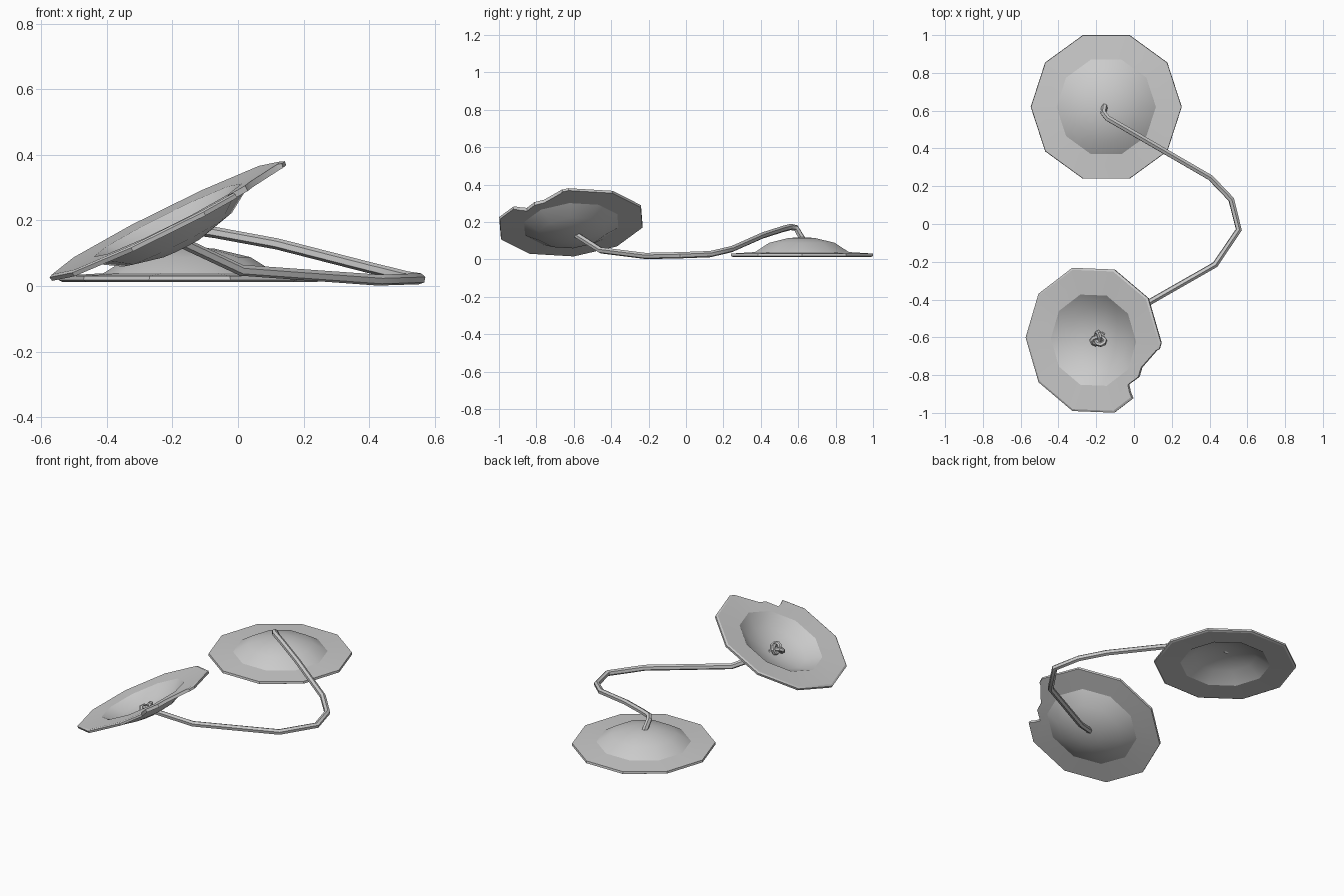
import bpy, bmesh
from math import sin, cos, pi, radians
from mathutils import Vector, Matrix

if "Cube" in bpy.data.objects:
    bpy.data.objects.remove(bpy.data.objects["Cube"])

SIDES = 10
# outer skin from rim to crown, then inner skin seen from the crown back to the rim
OUTER = [(0.389, 0.0), (0.4, 0.005), (0.398, 0.018), (0.263, 0.026), (0.185, 0.075), (0.075, 0.101)]
INNER = [(0.07, 0.086), (0.175, 0.061), (0.252, 0.008)]


def smooth(ob, angle):
    bpy.ops.object.select_all(action='DESELECT')
    ob.select_set(True)
    bpy.context.view_layer.objects.active = ob
    bpy.ops.object.shade_smooth_by_angle(angle=radians(angle))


def link(name, bm):
    bmesh.ops.recalc_face_normals(bm, faces=bm.faces[:])
    me = bpy.data.meshes.new(name)
    bm.to_mesh(me)
    bm.free()
    ob = bpy.data.objects.new(name, me)
    bpy.context.collection.objects.link(ob)
    return ob


def cymbal(name, matrix):
    bm = bmesh.new()
    rings = [[bm.verts.new((r * cos(2 * pi * i / SIDES), r * sin(2 * pi * i / SIDES), z))
              for i in range(SIDES)] for r, z in OUTER + INNER]
    crown = len(OUTER) - 1
    for k in range(len(rings)):
        a, b = rings[k], rings[(k + 1) % len(rings)]
        if k == crown:          # close the crown of both skins
            for ring, z in ((a, 0.106), (b, 0.091)):
                top = bm.verts.new((0, 0, z))
                for i in range(SIDES):
                    bm.faces.new((ring[i], ring[(i + 1) % SIDES], top))
            continue
        for i in range(SIDES):
            j = (i + 1) % SIDES
            bm.faces.new((a[i], a[j], b[j], b[i]))
    # the two skins form one closed shell
    bm.transform(matrix)
    return link(name, bm)


def tube(name, points, radius, cyclic=False):
    cu = bpy.data.curves.new(name, 'CURVE')
    cu.dimensions = '3D'
    cu.bevel_depth = radius
    cu.bevel_resolution = 1
    cu.use_fill_caps = True
    sp = cu.splines.new('POLY')
    sp.points.add(len(points) - 1)
    for p, co in zip(sp.points, points):
        p.co = (*co, 1)
    sp.use_cyclic_u = cyclic
    ob = bpy.data.objects.new(name, cu)
    bpy.context.collection.objects.link(ob)
    bpy.ops.object.select_all(action='DESELECT')
    ob.select_set(True)
    bpy.context.view_layer.objects.active = ob
    bpy.ops.object.convert(target='MESH')
    ob = bpy.context.object
    smooth(ob, 40)
    return ob


# flat cymbal lying rim down
flat = cymbal("flat_cymbal", Matrix.Translation((-0.147, 0.62, 0.013)))
smooth(flat, 28)

# tilted cymbal, dome facing down
C = Vector((-0.213, -0.615, 0.198))
N = Vector((-0.497, -0.085, 1)).normalized()
X = Vector((1, -0.04, 0.497 - 0.04 * 0.085)).normalized()
Z = -N
Y = Z.cross(X)
M = Matrix((X, Y, Z)).transposed().to_4x4()
M.translation = C + N * 0.011
torn = cymbal("torn_cymbal", M)

# jagged bite out of the rim
bite = [(0.22, -0.64), (0.142, -0.657), (0.12, -0.67), (0.04, -0.76), (0.025, -0.81),
        (-0.03, -0.85), (-0.02, -0.89), (-0.005, -0.925), (0.1, -1.05), (0.3, -0.9)]
bm = bmesh.new()
base = []
for x, y in bite:
    p = Vector((x, y, C.z + 0.497 * (x - C.x) + 0.085 * (y - C.y)))
    base.append(bm.verts.new(p - N * 0.06))
face = bm.faces.new(base)
ext = bmesh.ops.extrude_face_region(bm, geom=[face])
bmesh.ops.translate(bm, vec=N * 0.12,
                    verts=[v for v in ext['geom'] if isinstance(v, bmesh.types.BMVert)])
cutter = link("bite_cutter", bm)
cutter.hide_render = True
mod = torn.modifiers.new("bite", 'BOOLEAN')
mod.operation = 'DIFFERENCE'
mod.solver = 'EXACT'
mod.object = cutter
bpy.context.view_layer.objects.active = torn
bpy.ops.object.modifier_apply(modifier="bite")
bpy.data.objects.remove(cutter)
smooth(torn, 28)

# cord joining the two crowns
tube("strap", [(-0.155, 0.625, 0.105), (-0.162, 0.588, 0.168), (-0.14, 0.56, 0.173), (-0.07, 0.52, 0.163),
               (0.12, 0.41, 0.128), (0.405, 0.245, 0.055), (0.515, 0.13, 0.028),
               (0.555, -0.03, 0.022), (0.43, -0.215, 0.018), (0.01, -0.455, 0.048),
               (-0.165, -0.585, 0.13)], 0.017)

# knot holding the cord inside the torn cymbal
K = C - N * 0.052
knot = []
for i in range(18):
    t = 2 * pi * i / 18
    u, v, w = sin(t) + 2 * sin(2 * t), cos(t) - 2 * cos(2 * t), -sin(3 * t)
    knot.append(K + (X * u + Y * v) * 0.0125 + N * w * 0.015)
tube("cord_knot", knot, 0.013, True)
